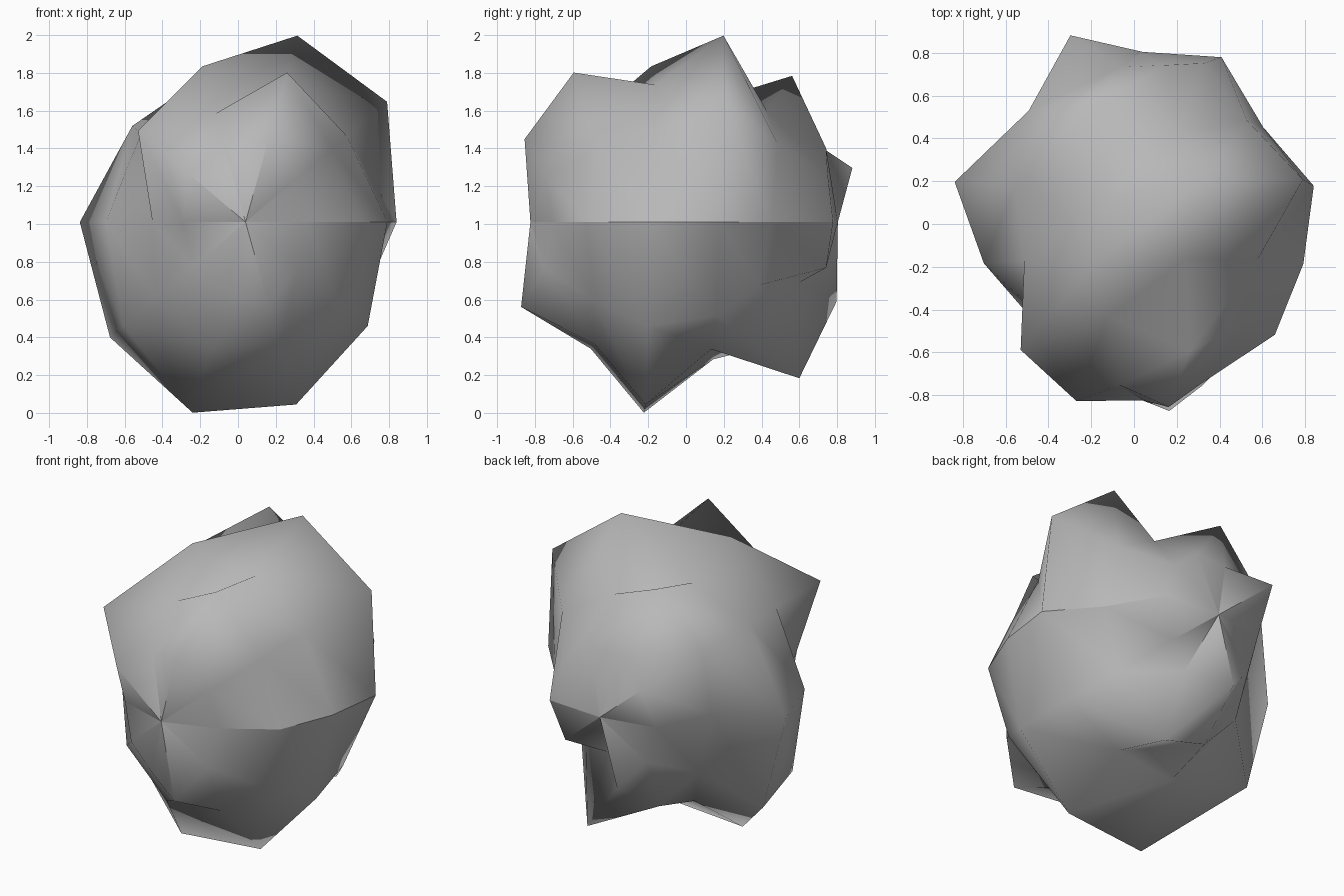
import bpy
import bmesh
from math import sin, cos, pi

default_cube = bpy.data.objects.get("Cube")
if default_cube:
    bpy.data.objects.remove(default_cube, do_unlink=True)

# Lumpiness of the boulder: one row per ring from front to back,
# one value per meridian, as a percentage of a unit radius
RINGS = [
    [75, 79, 91, 80, 88, 76, 78, 80, 93, 80],
    [79, 72, 91, 66, 90, 63, 75, 77, 74, 76],
    [77, 68, 67, 76, 70, 76, 82, 93, 89, 82],
    [82, 95, 91, 59, 76, 90, 91, 67, 62, 74],
    [72, 77, 68, 89, 84, 64, 69, 74, 95, 62],
    [85, 82, 81, 80, 96, 80, 80, 87, 66, 81],
]
POLE = 79
SEGMENTS = len(RINGS[0])
STRETCH_Y, STRETCH_Z = 1.03, 1.17
CENTRE = (0.04, -0.01, 1.01)


def surface_point(row, column, percent):
    """Point on the stretched sphere whose poles face front and back."""
    polar = pi * row / (len(RINGS) + 1)
    around = 2 * pi * column / SEGMENTS
    radius = percent / 100
    return (CENTRE[0] + radius * sin(polar) * cos(around),
            CENTRE[1] - radius * STRETCH_Y * cos(polar),
            CENTRE[2] + radius * STRETCH_Z * sin(polar) * sin(around))


# Stone material
stone = bpy.data.materials.new("stone_grey")
stone.use_nodes = True
colour = (0.48, 0.48, 0.48, 1)
stone.diffuse_color = colour
shader = next(n for n in stone.node_tree.nodes if n.type == "BSDF_PRINCIPLED")
shader.inputs["Base Color"].default_value = colour
shader.inputs["Roughness"].default_value = 0.9

# Boulder skin: an open-seamed grid, so the seam and the poles stay creased
bm = bmesh.new()
rows = [[POLE] * SEGMENTS] + RINGS + [[POLE] * SEGMENTS]
grid = [[bm.verts.new(surface_point(r, c, row[c % SEGMENTS]))
         for c in range(SEGMENTS + 1)] for r, row in enumerate(rows)]

last = len(rows) - 2
for r in range(last + 1):
    for c in range(SEGMENTS):
        near, near_next = grid[r][c], grid[r][c + 1]
        far, far_next = grid[r + 1][c], grid[r + 1][c + 1]
        if r > 0:
            bm.faces.new((near, near_next, far))
        if r < last:
            bm.faces.new((near_next, far_next, far))

# Turn every face outward
for face in bm.faces:
    face.smooth = True
    face.normal_update()
    outward = face.calc_center_median()
    outward.x -= CENTRE[0]
    outward.y -= CENTRE[1]
    outward.z -= CENTRE[2]
    if face.normal.dot(outward) < 0:
        face.normal_flip()
loose = [v for v in bm.verts if not v.link_faces]
bmesh.ops.delete(bm, geom=loose, context="VERTS")

mesh = bpy.data.meshes.new("boulder")
bm.to_mesh(mesh)
bm.free()
mesh.materials.append(stone)
boulder = bpy.data.objects.new("boulder", mesh)
bpy.context.collection.objects.link(boulder)
